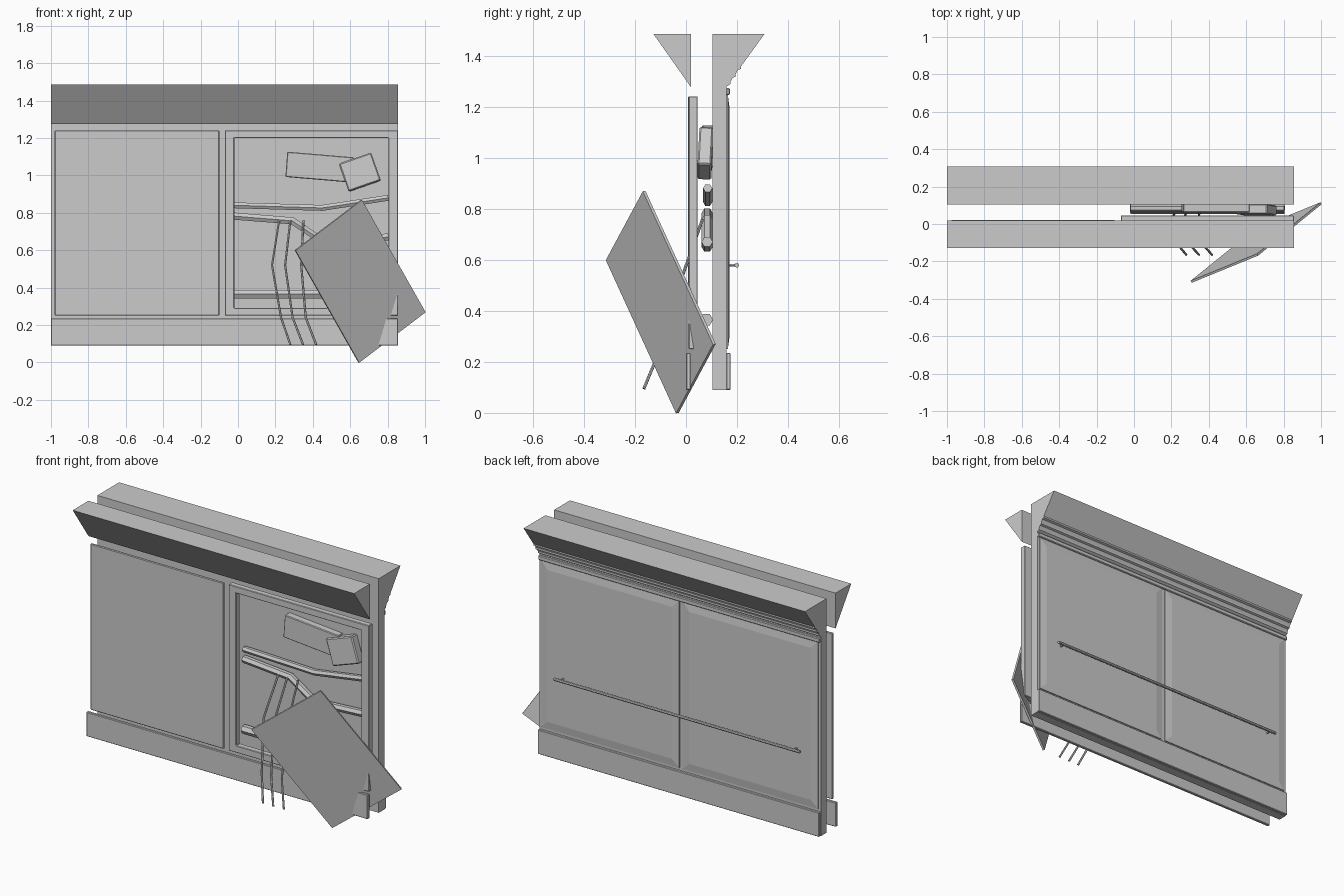
import bpy, bmesh
from mathutils import Vector, Matrix

if "Cube" in bpy.data.objects:
    bpy.data.objects.remove(bpy.data.objects["Cube"])

X0, X1 = -1.0, 0.855


def make(name, bm):
    bmesh.ops.recalc_face_normals(bm, faces=bm.faces[:])
    me = bpy.data.meshes.new(name)
    bm.to_mesh(me)
    bm.free()
    ob = bpy.data.objects.new(name, me)
    bpy.context.scene.collection.objects.link(ob)
    return ob


def bevel(ob, width):
    m = ob.modifiers.new("bevel", 'BEVEL')
    m.width, m.segments = width, 1
    return ob


def box(name, x, y, z):
    bm = bmesh.new()
    bmesh.ops.create_cube(bm, size=1)
    for v in bm.verts:
        for i, r in enumerate((x, y, z)):
            v.co[i] = r[1] if v.co[i] > 0 else r[0]
    return make(name, bm)


def oriented_box(name, centre, u, v, thick):
    """Box spanned by full edge vectors u and v, with the given thickness."""
    u, v = Vector(u), Vector(v)
    n = u.cross(v).normalized() * thick
    m = Matrix((u, v, n)).transposed().to_4x4()
    m.translation = centre
    bm = bmesh.new()
    bmesh.ops.create_cube(bm, size=1, matrix=m)
    return make(name, bm)


def extrude_x(name, profile, x0, x1):
    """Extrude a (y, z) profile along x."""
    bm = bmesh.new()
    f = bm.faces.new([bm.verts.new((x0, y, z)) for y, z in profile])
    r = bmesh.ops.extrude_face_region(bm, geom=[f])
    bmesh.ops.translate(bm, vec=(x1 - x0, 0, 0),
                        verts=[e for e in r['geom'] if isinstance(e, bmesh.types.BMVert)])
    return make(name, bm)


def pipe(name, pts, radius, res=1):
    cu = bpy.data.curves.new(name, 'CURVE')
    cu.dimensions = '3D'
    cu.bevel_depth, cu.bevel_resolution = radius, res
    cu.use_fill_caps = True
    sp = cu.splines.new('POLY')
    sp.points.add(len(pts) - 1)
    for p, co in zip(sp.points, pts):
        p.co = (*co, 1)
        p.radius = 1
    sp.use_smooth = False
    ob = bpy.data.objects.new(name, cu)
    bpy.context.scene.collection.objects.link(ob)
    return ob


# Core wall slab
box("wall_slab", (X0, X1), (0.104, 0.158), (0.09, 1.485))

# Sloping cornices; the rear one has small ledges at its foot
extrude_x("front_cornice", [(-0.128, 1.485), (0.02, 1.485), (0.02, 1.275)], X0, X1)
extrude_x("rear_cornice", [(0.158, 1.485), (0.308, 1.485), (0.216, 1.358), (0.216, 1.348),
                           (0.203, 1.343), (0.194, 1.326), (0.194, 1.317), (0.182, 1.312),
                           (0.174, 1.297), (0.174, 1.288), (0.158, 1.278)], X0, X1)
bevel(box("rear_cornice_trim", (X0, X1), (0.157, 0.172), (1.245, 1.272)), 0.004)

# Skirting boards on both sides
bevel(box("front_skirting", (X0, X1), (0.0, 0.018), (0.09, 0.235)), 0.003)
bevel(box("rear_skirting", (X0, X1), (0.157, 0.175), (0.09, 0.235)), 0.003)

# Intact front panel
bevel(box("front_panel_left", (-0.98, -0.10), (0.008, 0.021), (0.25, 1.24)), 0.004)

# Open frame of the broken front bay
bm = bmesh.new()
outer = [(-0.07, 0.25), (X1, 0.25), (X1, 1.24), (-0.07, 1.24)]
inner = [(-0.02, 0.292), (0.804, 0.292), (0.804, 1.2), (-0.02, 1.2)]
rings = [[bm.verts.new((x, y, z)) for x, z in ring]
         for ring, y in ((outer, 0.01), (inner, 0.01), (inner, 0.046), (outer, 0.046))]
for k in range(4):
    a, b = rings[k], rings[(k + 1) % 4]
    for i in range(4):
        j = (i + 1) % 4
        bm.faces.new((a[i], a[j], b[j], b[i]))
bevel(make("broken_bay_frame", bm), 0.003)

# Rear panels with shallow sloped margins
for side, xa, xb in (("left", -0.985, -0.095), ("right", -0.07, 0.84)):
    bm = bmesh.new()
    loops = []
    for d, y in ((0, 0.157), (0, 0.164), (0.045, 0.170)):
        loops.append([bm.verts.new((x, y, z)) for x, z in (
            (xa + d, 0.25 + d), (xb - d, 0.25 + d), (xb - d, 1.245 - d), (xa + d, 1.245 - d))])
    for a, b in zip(loops, loops[1:]):
        for i in range(4):
            bm.faces.new((a[i], a[(i + 1) % 4], b[(i + 1) % 4], b[i]))
    bm.faces.new(loops[0])
    bm.faces.new(loops[-1])
    make("rear_panel_" + side, bm)

# Handrail and brackets on the rear
pipe("handrail", [(-0.89, 0.199, 0.578), (0.73, 0.199, 0.578)], 0.009, 2)
for i, x in enumerate((-0.85, 0.69)):
    pipe(f"handrail_bracket_{i}", [(x, 0.165, 0.578), (x, 0.199, 0.578)], 0.006)

# Service pipes inside the broken bay
pipe("upper_pipe", [(-0.02, 0.085, 0.84), (0.45, 0.085, 0.826), (0.804, 0.085, 0.88)], 0.018)
pipe("bent_pipe", [(-0.02, 0.083, 0.782), (0.29, 0.083, 0.757),
                   (0.45, 0.083, 0.65), (0.804, 0.083, 0.67)], 0.022)
pipe("lower_pipe", [(-0.02, 0.08, 0.365), (0.804, 0.08, 0.365)], 0.026)

# Loose equipment boxes
bevel(oriented_box("equipment_box", (0.436, 0.085, 1.044),
                   (0.355, 0, -0.03), (0.01, 0, 0.135), 0.045), 0.004)
bevel(oriented_box("tilted_box", (0.652, 0.076, 1.017),
                   (0.172, 0, 0.06), (-0.052, 0.008, 0.148), 0.054), 0.006)

# Hanging cables
for i, xs in enumerate(((0.22, 0.182, 0.23, 0.28), (0.28, 0.252, 0.292, 0.348),
                        (0.35, 0.338, 0.362, 0.418))):
    pts = [(x, y, z) for x, y, z in zip(xs, (0.065, -0.02, -0.105, -0.165),
                                        (0.76, 0.52, 0.24, 0.095))]
    pipe(f"cable_{i}", pts, 0.006)

# Fallen panel leaning against the bay
oriented_box("fallen_panel", (0.653, -0.099, 0.434),
             (0.34, 0.275, -0.60), (0.355, 0.145, 0.27), 0.012)
